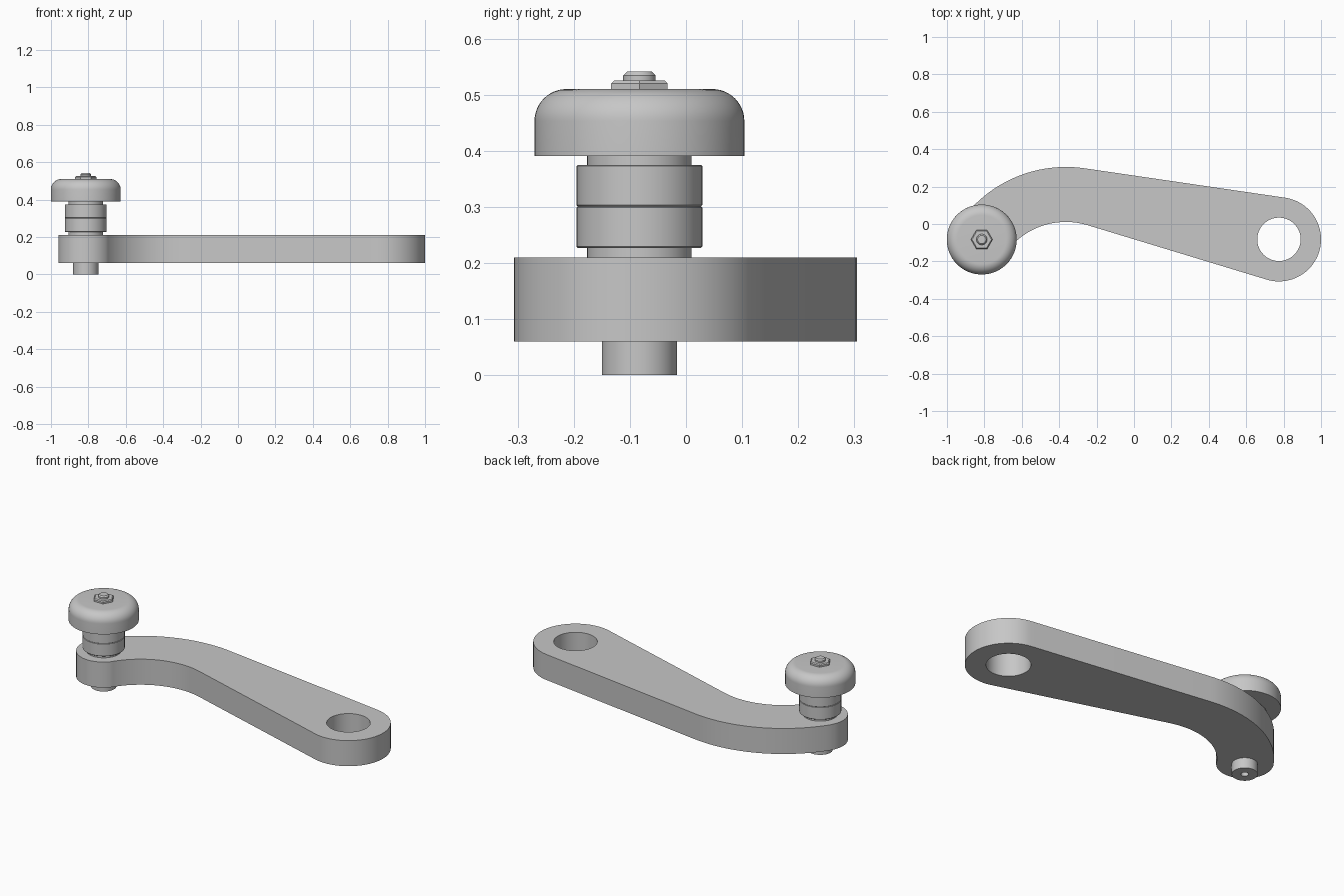
import bpy, bmesh, math

if "Cube" in bpy.data.objects:
    bpy.data.objects.remove(bpy.data.objects["Cube"])

GREY = (0.57, 0.57, 0.57, 1.0)
metal = bpy.data.materials.new("grey_metal")
metal.use_nodes = True
metal.diffuse_color = GREY
metal.node_tree.nodes["Principled BSDF"].inputs["Base Color"].default_value = GREY

PIN = (-0.814, -0.083)    # handle axis
HUB = (0.775, -0.082)     # shaft hole axis
BEND = (-0.364, -0.385)   # centre of the curved part of the arm


def finish(name, bm):
    mesh = bpy.data.meshes.new(name)
    bmesh.ops.recalc_face_normals(bm, faces=bm.faces)
    bm.to_mesh(mesh)
    bm.free()
    mesh.materials.append(metal)
    obj = bpy.data.objects.new(name, mesh)
    bpy.context.collection.objects.link(obj)
    bpy.ops.object.select_all(action='DESELECT')
    obj.select_set(True)
    bpy.context.view_layer.objects.active = obj
    bpy.ops.object.shade_smooth_by_angle(angle=math.radians(25))
    return obj


def lathe(name, profile, sides=64):
    """Revolve (radius, z) points about the handle axis."""
    bm = bmesh.new()
    verts = [bm.verts.new((r, 0, z)) for r, z in profile]
    edges = [bm.edges.new(pair) for pair in zip(verts, verts[1:])]
    bmesh.ops.spin(bm, geom=verts + edges, cent=(0, 0, 0), axis=(0, 0, 1),
                   angle=2 * math.pi, steps=sides, use_merge=False)
    bmesh.ops.remove_doubles(bm, verts=bm.verts, dist=1e-5)
    obj = finish(name, bm)
    obj.location = (*PIN, 0)
    return obj


def disc(r, z0, z1, c=0.0):
    """Closed cylinder profile with chamfered rims of size c."""
    if not c:
        return [(0, z0), (r, z0), (r, z1), (0, z1)]
    return [(0, z0), (r - c, z0), (r, z0 + c), (r, z1 - c), (r - c, z1), (0, z1)]


def arc(centre, r, a0, a1, n):
    angles = [math.radians(a0 + (a1 - a0) * i / n) for i in range(n + 1)]
    return [(centre[0] + r * math.cos(a), centre[1] + r * math.sin(a)) for a in angles]


# Arm: curved neck, two tangent straight edges and rounded ends
outline = arc(BEND, 0.69, 146.2, 81.5, 32)
outline += arc(HUB, 0.225, 81.5, -107, 48)
outline += arc(BEND, 0.396, 73, 146.2, 32)
outline += arc(PIN, 0.147, 326.2, 146.2, 40)[1:-1]
loops = [outline, arc(HUB, 0.116, 0, 360, 64)[:-1], arc(PIN, 0.067, 0, 360, 64)[:-1]]

curve = bpy.data.curves.new("arm_outline", 'CURVE')
curve.dimensions = '2D'
curve.fill_mode = 'BOTH'
curve.extrude = 0.075
for pts in loops:
    spline = curve.splines.new('POLY')
    spline.points.add(len(pts) - 1)
    for point, (x, y) in zip(spline.points, pts):
        point.co = (x, y, 0, 1)
    spline.use_cyclic_u = True
helper = bpy.data.objects.new("arm_outline", curve)
bpy.context.collection.objects.link(helper)
bpy.context.view_layer.update()
flat = bpy.data.meshes.new_from_object(
    helper.evaluated_get(bpy.context.evaluated_depsgraph_get()))
bm = bmesh.new()
bm.from_mesh(flat)
bpy.data.objects.remove(helper)
bpy.data.meshes.remove(flat)
bmesh.ops.remove_doubles(bm, verts=bm.verts, dist=1e-5)
bmesh.ops.translate(bm, verts=bm.verts, vec=(0, 0, 0.135))
finish("crank_arm", bm)

# Spindle with a blind hole in its lower end
lathe("spindle", [(0, 0.2), (0.02, 0.2), (0.02, 0), (0.067, 0), (0.067, 0.4), (0, 0.4)])

# Washers and the two roller rings
lathe("lower_washer", disc(0.093, 0.21, 0.227))
lathe("lower_ring", disc(0.112, 0.227, 0.301, 0.002))
lathe("upper_ring", disc(0.112, 0.301, 0.375, 0.002))
lathe("upper_washer", disc(0.093, 0.375, 0.391))

# Knob with a rounded top edge
lathe("knob", [(0, 0.391), (0.187, 0.391)] + arc((0.13, 0.453), 0.057, 0, 90, 12) + [(0, 0.51)])

# Hexagonal nut and bolt tip
lathe("nut", [(0, 0.51), (0.058, 0.51), (0.058, 0.52), (0.052, 0.525), (0, 0.525)], 6)
lathe("bolt_tip", [(0, 0.52), (0.029, 0.52), (0.029, 0.534), (0.022, 0.541), (0, 0.541)], 32)
